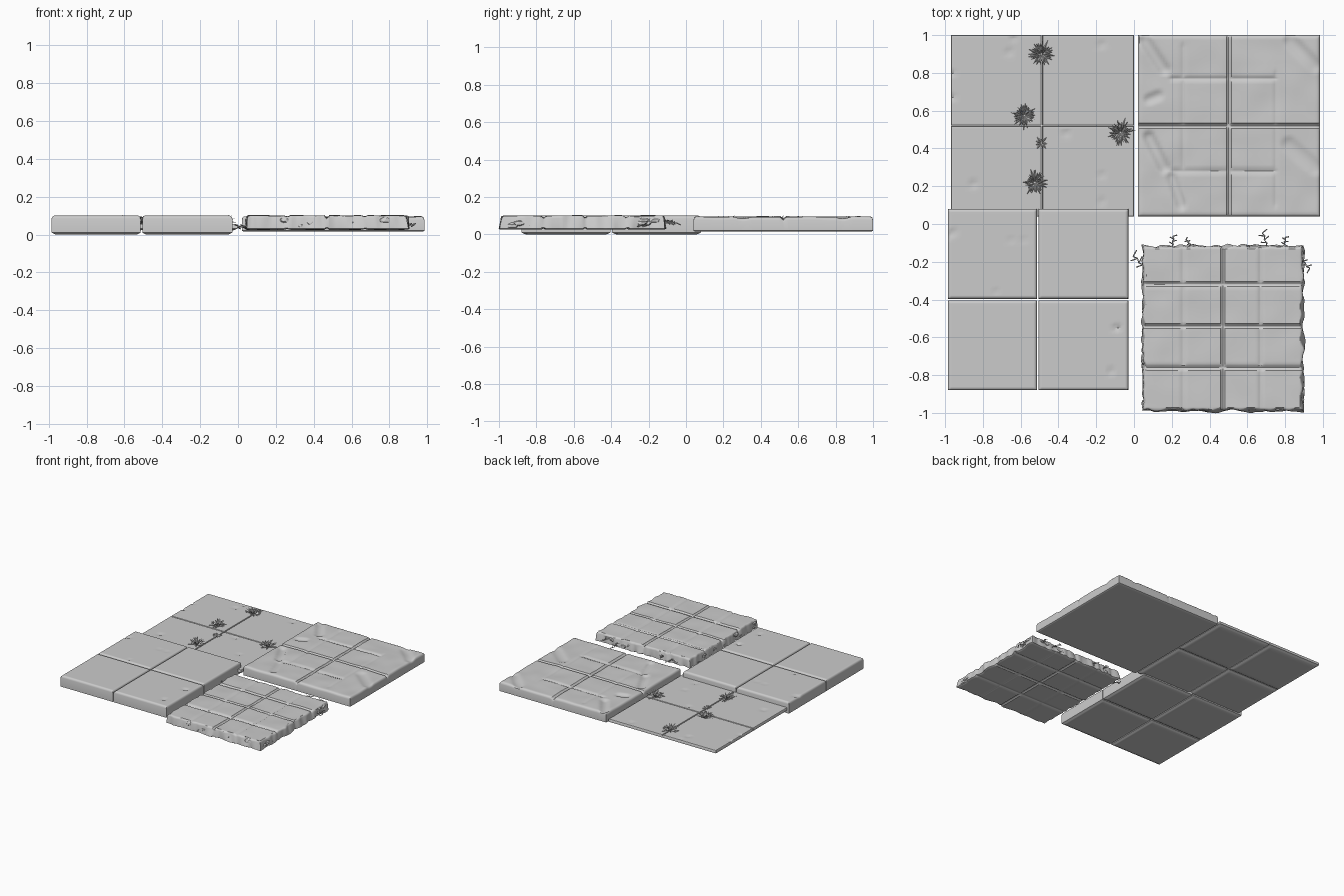
import bpy, bmesh, math, random
from mathutils import Vector, noise

random.seed(4)
if "Cube" in bpy.data.objects:
    bpy.data.objects.remove(bpy.data.objects["Cube"], do_unlink=True)

stone = bpy.data.materials.new("stone grey")
stone.use_nodes = True
stone.diffuse_color = (0.6, 0.6, 0.6, 1)
shader = stone.node_tree.nodes["Principled BSDF"]
shader.inputs["Base Color"].default_value = stone.diffuse_color
shader.inputs["Roughness"].default_value = 0.8


def finish(name, bm, smooth=True):
    bmesh.ops.recalc_face_normals(bm, faces=bm.faces)
    mesh = bpy.data.meshes.new(name)
    bm.to_mesh(mesh)
    bm.free()
    mesh.materials.append(stone)
    ob = bpy.data.objects.new(name, mesh)
    bpy.context.collection.objects.link(ob)
    if smooth:
        bpy.ops.object.select_all(action="DESELECT")
        ob.select_set(True)
        bpy.context.view_layer.objects.active = ob
        bpy.ops.object.shade_smooth_by_angle(angle=math.radians(35))
    return ob


def carve_depth(p, cuts):
    """Deepest of the carved strokes (x1, y1, x2, y2, width, depth) at p."""
    deepest = 0
    for ax, ay, bx, by, width, depth in cuts:
        a, ab = Vector((ax, ay)), Vector((bx - ax, by - ay))
        t = max(0, min(1, (p - a).dot(ab) / max(ab.length_squared, 1e-9)))
        dist = (p - a - ab * t).length
        if dist < width:
            deepest = max(deepest, depth * (1 - (dist / width) ** 2))
    return deepest


def steps(lo, hi, count, centres):
    """Grid lines, denser at the rim and around each groove."""
    vals = [lo + (hi - lo) * i / count for i in range(count + 1)]
    for o in (0.003, 0.008, 0.015):
        vals += [lo + o, hi - o]
    for c in centres:
        if lo < c < hi:
            vals += [c - 0.006, c, c + 0.006]
    out = []
    for v in sorted(vals):
        if not out or v - out[-1] > 0.0015:
            out.append(v)
    out[-1] = hi
    return out


def slab(name, x0, x1, y0, y1, bottom, top, cuts=(), xs=(), ys=(), count=40,
         rim=0.013, chamfer=0.006, rough=0.0, wave=0.0, under=0.0):
    """Worn stone slab: carved top, worn rim, chamfered underside."""
    gx, gy = steps(x0, x1, count, xs), steps(y0, y1, count, ys)
    nx, ny = len(gx), len(gy)
    bm = bmesh.new()

    def vert(x, y, upper):
        p = Vector((x, y))
        d = min(x - x0, x1 - x, y - y0, y1 - y)
        cut = carve_depth(p, cuts)
        if upper:
            worn = max(0, rim - d)
            z = top - rim + math.sqrt(max(0, rim * rim - worn * worn)) - cut
            z += wave * noise.noise((x * 7, y * 7, 3))
        else:
            z = bottom + 0.5 * max(0, chamfer - d) + under * cut
        if rough and d < 0.012:
            # ragged outline, different above and below
            mid = Vector(((x0 + x1) / 2, (y0 + y1) / 2))
            push = noise.noise((x * 22, y * 22, 0 if upper else 5))
            p += (p - mid).normalized() * rough * (push if upper else push + 0.5)
        return bm.verts.new((p.x, p.y, z))

    sheets = []
    for upper in (True, False):
        g = [[vert(x, y, upper) for y in gy] for x in gx]
        sheets.append(g)
        for i in range(nx - 1):
            for j in range(ny - 1):
                bm.faces.new((g[i][j], g[i + 1][j], g[i + 1][j + 1], g[i][j + 1]))
    ring = [(i, 0) for i in range(nx - 1)] + [(nx - 1, j) for j in range(ny - 1)]
    ring += [(i, ny - 1) for i in range(nx - 1, 0, -1)] + [(0, j) for j in range(ny - 1, 0, -1)]
    a, b = sheets
    for (i, j), (k, l) in zip(ring, ring[1:] + ring[:1]):
        bm.faces.new((a[i][j], a[k][l], b[k][l], b[i][j]))
    return finish(name, bm)


def pit(x, y, r=0.018, depth=0.008):
    return (x, y, x, y, r, depth)


def four_slabs(name, x0, xm, x1, y0, ym, y1, gap, bottom, top, cuts, **kw):
    for side, xa, xb in (("right", x0, xm - gap), ("left", xm + gap, x1)):
        for end, ya, yb in (("front", y0, ym - gap), ("back", ym + gap, y1)):
            slab(f"{name}_{end}_{side}", xa, xb, ya, yb, bottom, top, cuts, count=26, **kw)


# Thick paving of four separate stones
four_slabs("thick_paving", -0.985, -0.51, -0.03, -0.88, -0.4, 0.08, 0.004, 0.0, 0.1,
           [pit(-0.65, -0.08, 0.014), pit(-0.58, -0.08, 0.014), pit(-0.73, -0.36, 0.012),
            pit(-0.09, -0.55, 0.02, 0.015), pit(-0.12, -0.78, 0.018, 0.012),
            (-0.98, -0.06, -0.95, -0.04, 0.015, 0.008)],
           rim=0.016, chamfer=0.02)

# Thin paving with weeds
four_slabs("thin_paving", -0.97, -0.488, 0.0, 0.04, 0.52, 1.0, 0.002, 0.02, 0.055,
           [pit(-0.66, 0.91, 0.022), pit(-0.17, 0.95, 0.022), pit(-0.85, 0.21, 0.025),
            pit(-0.36, 0.48, 0.022), pit(-0.17, 0.26, 0.02), pit(-0.64, 0.98, 0.015),
            pit(-0.17, 0.12, 0.02), pit(-0.96, 0.67, 0.02), pit(-0.96, 0.8, 0.015)],
           rim=0.006, chamfer=0.025)

# Weathered slab: deep middle cross, faint minor grooves and gouges
gouges = [(0.5, 0.04, 0.5, 1, 0.012, 0.014), (0.02, 0.52, 0.98, 0.52, 0.012, 0.014),
          (0.26, 0.3, 0.26, 0.95, 0.011, 0.005), (0.75, 0.1, 0.75, 0.8, 0.011, 0.004),
          (0.2, 0.77, 0.75, 0.77, 0.012, 0.007), (0.2, 0.28, 0.75, 0.28, 0.012, 0.007),
          (0.06, 0.97, 0.16, 0.82, 0.035, 0.015), (0.08, 0.66, 0.13, 0.68, 0.03, 0.012),
          (0.08, 0.46, 0.16, 0.3, 0.035, 0.016), (0.2, 0.25, 0.25, 0.1, 0.03, 0.012),
          (0.83, 0.97, 0.96, 0.84, 0.04, 0.012), (0.82, 0.42, 0.96, 0.3, 0.045, 0.01)]
slab("weathered_slab", 0.02, 0.985, 0.04, 1.0, 0.015, 0.094, gouges,
     xs=(0.26, 0.5, 0.75), ys=(0.28, 0.52, 0.77), count=70, rim=0.018, chamfer=0.01, wave=0.005)

# Ragged slab carved into sixteen blocks
xs, ys = (0.26, 0.47, 0.67), (-0.76, -0.54, -0.32)
grid = [(x, -1, x, 0, 0.012, 0.012 if x == 0.47 else 0.006) for x in xs]
grid += [(0, y, 1, y, 0.012, 0.011) for y in ys]
slab("ragged_slab", 0.05, 0.89, -0.985, -0.12, 0.025, 0.1, grid, xs=xs, ys=ys, count=70,
     rim=0.014, chamfer=0.012, rough=0.016, wave=0.004, under=0.6)

# Rubble clinging to the sides of the ragged slab
bm = bmesh.new()
for k in range(26):
    t, along = random.random(), k % 4
    x, y = [(0.05, -0.96 + 0.82 * t), (0.89, -0.96 + 0.82 * t),
            (0.08 + 0.78 * t, -0.98), (0.08 + 0.78 * t, -0.12)][along]
    made = bmesh.ops.create_icosphere(bm, subdivisions=1, radius=random.uniform(0.01, 0.018))
    for v in made["verts"]:
        stretch = (2 if along > 1 else 0.8, 2 if along < 2 else 0.8, 1)
        v.co = Vector(c * s * random.uniform(0.8, 1.2) for c, s in zip(v.co, stretch))
        v.co += Vector((x, y, 0.045 + 0.03 * (k % 3) / 2))
finish("rubble", bm, False)


def tuft(name, x, y, z, blades, reach, height):
    """Spray of thin pointed blades."""
    bm = bmesh.new()
    for k in range(blades):
        ang = math.tau * (k + random.uniform(-0.3, 0.3)) / blades
        out = Vector((math.cos(ang), math.sin(ang), 0))
        side = Vector((-out.y, out.x, 0)) * 0.005
        base = Vector((x, y, z - 0.002)) + out * 0.006
        lift = random.uniform(0.15, 1) * height
        spread = reach * random.uniform(0.65, 1) * (1.1 - 0.5 * lift / height)
        mid = base + out * spread * 0.5 + Vector((0, 0, lift * 0.7))
        tip = base + out * spread + Vector((0, 0, lift))
        keel = Vector((0, 0, 0.004))
        low = [bm.verts.new(p) for p in (base - side, base + side, base + keel)]
        high = [bm.verts.new(p) for p in (mid - side, mid + side, mid + keel)]
        point = bm.verts.new(tip)
        for i in range(3):
            j = (i + 1) % 3
            bm.faces.new((low[i], low[j], high[j], high[i]))
            bm.faces.new((high[i], high[j], point))
    finish(name, bm, False)


for i, (x, y) in enumerate([(-0.49, 0.9), (-0.58, 0.575), (-0.072, 0.485), (-0.525, 0.22)]):
    tuft(f"grass_tuft_{i + 1}", x, y, 0.055, 34, 0.078, 0.052)
tuft("small_weed", -0.49, 0.43, 0.055, 9, 0.038, 0.02)


def twig(name, start, heading, length):
    """Thin crooked root with side shoots."""
    cu = bpy.data.curves.new(name, "CURVE")
    cu.dimensions = "3D"
    cu.bevel_depth, cu.bevel_resolution = 0.003, 0
    p, d = Vector(start), Vector(heading).normalized()
    path = [p.copy()]
    for k in range(4):
        turn = Vector((-d.y, d.x, 0)) * (0.5 if k % 2 else -0.5)
        p = p + (d + turn) * length / 4
        path.append(p.copy())
    lines = [path] + [[q, q + (d * 0.4 + Vector((-d.y, d.x, 0.3)) * s) * length * 0.4]
                      for q, s in zip(path[1:], (1, -1, 1, -1))]
    for pts in lines:
        sp = cu.splines.new("POLY")
        sp.points.add(len(pts) - 1)
        for sp_p, q in zip(sp.points, pts):
            sp_p.co = (*q, 1)
    cu.materials.append(stone)
    bpy.context.collection.objects.link(bpy.data.objects.new(name, cu))


twig("root_back_1", (0.2, -0.12, 0.06), (0.1, 1, 0), 0.055)
twig("root_back_2", (0.7, -0.12, 0.06), (-0.3, 1, 0), 0.075)
twig("root_back_3", (0.3, -0.115, 0.07), (-0.5, 0.6, 0), 0.04)
twig("root_back_4", (0.79, -0.12, 0.07), (0.2, 1, 0), 0.05)
twig("root_left", (0.885, -0.18, 0.05), (0.6, -0.7, 0), 0.07)
twig("root_right", (0.055, -0.24, 0.04), (-0.7, 0.8, 0), 0.09)
